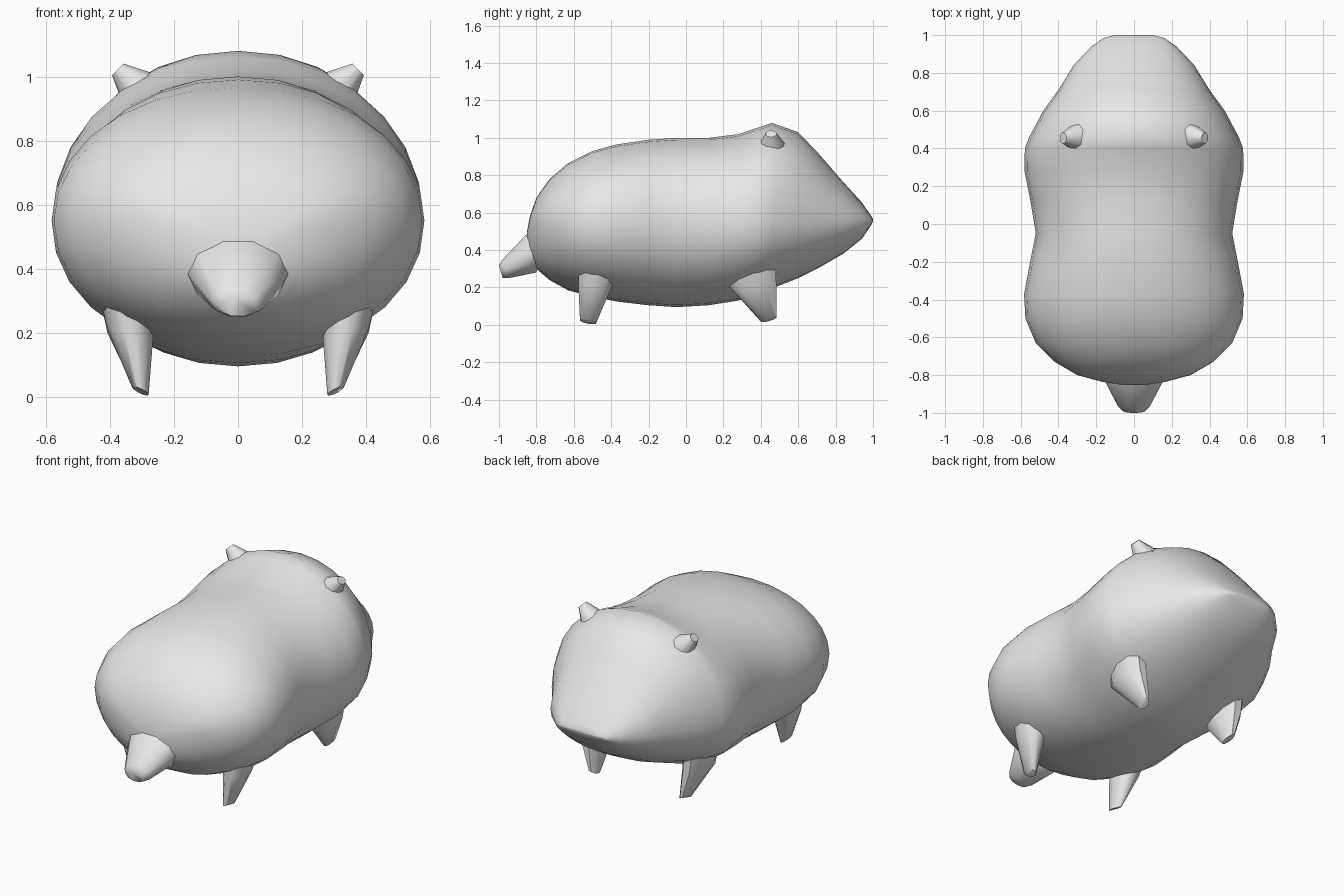
import bpy, bmesh, math
from mathutils import Vector

if "Cube" in bpy.data.objects:
    bpy.data.objects.remove(bpy.data.objects["Cube"])

fur = bpy.data.materials.new("grey")
fur.diffuse_color = (0.8, 0.8, 0.8, 1)
fur.use_nodes = True
fur.node_tree.nodes["Principled BSDF"].inputs["Base Color"].default_value = fur.diffuse_color


def loft(name, rings, angle):
    """Skin a list of point rings, closing both ends."""
    bm = bmesh.new()
    loops = [[bm.verts.new(p) for p in ring] for ring in rings]
    n = len(loops[0])
    for a, b in zip(loops, loops[1:]):
        for i in range(n):
            j = (i + 1) % n
            bm.faces.new((a[i], a[j], b[j], b[i]))
    bm.faces.new(loops[0])
    bm.faces.new(loops[-1])
    bmesh.ops.recalc_face_normals(bm, faces=bm.faces)
    mesh = bpy.data.meshes.new(name)
    bm.to_mesh(mesh)
    bm.free()
    mesh.materials.append(fur)
    obj = bpy.data.objects.new(name, mesh)
    bpy.context.collection.objects.link(obj)
    bpy.ops.object.select_all(action='DESELECT')
    obj.select_set(True)
    bpy.context.view_layer.objects.active = obj
    bpy.ops.object.shade_smooth_by_angle(angle=math.radians(angle))
    return obj


def oval(c, u, v, n=10):
    c, u, v = Vector(c), Vector(u), Vector(v)
    return [c + u * math.cos(t) + v * math.sin(t)
            for t in (2 * math.pi * i / n for i in range(n))]


def body_ring(y, w, low, high, n=28):
    mid = min(max(0.55, low + 0.3 * (high - low)), low + 0.7 * (high - low))
    pts = []
    for i in range(n):
        t = 2 * math.pi * i / n
        c, s = math.cos(t), math.sin(t)
        x = w * math.copysign(abs(c) ** 0.96, c)
        h = (high - mid) if s > 0 else (mid - low)
        pts.append((x, y, mid + h * math.copysign(abs(s) ** 0.96, s)))
    return pts


# Body and head: y, half width, underside, back
sections = [
    (-0.85, 0.07, 0.42, 0.50), (-0.835, 0.17, 0.35, 0.58),
    (-0.80, 0.30, 0.30, 0.68), (-0.73, 0.42, 0.24, 0.78),
    (-0.63, 0.52, 0.185, 0.865), (-0.50, 0.575, 0.15, 0.93),
    (-0.37, 0.582, 0.125, 0.965), (-0.20, 0.55, 0.105, 0.99),
    (-0.05, 0.52, 0.095, 1.0), (0.12, 0.548, 0.105, 1.0),
    (0.28, 0.58, 0.13, 1.02), (0.40, 0.578, 0.17, 1.06),
    (0.46, 0.555, 0.195, 1.08), (0.60, 0.48, 0.25, 1.03),
    (0.71, 0.40, 0.305, 0.915), (0.84, 0.32, 0.38, 0.765),
    (0.94, 0.225, 0.46, 0.655), (0.985, 0.16, 0.525, 0.59),
    (1.0, 0.10, 0.552, 0.566)]
loft("body", [body_ring(*s) for s in sections], 60)

# Tail stub
loft("tail", [
    oval((0, -0.74, 0.44), (0.17, 0, 0), (0, 0.05, 0.13)),
    oval((0, -0.83, 0.38), (0.155, 0, 0), (0, -0.03, 0.105)),
    oval((0, -0.965, 0.298), (0.085, 0, 0), (0, -0.02, 0.05)),
    oval((0, -0.99, 0.285), (0.06, 0, 0), (0, -0.01, 0.035))], 60)

for side, s in (("right", 1), ("left", -1)):
    # Tapered legs with slanted feet
    loft(side + "_rear_leg", [
        oval((0.35 * s, -0.46, 0.34), (0.09 * s, 0, 0), (0, 0.12, 0)),
        oval((0.335 * s, -0.485, 0.21), (0.072 * s, 0, 0), (0, 0.095, 0)),
        oval((0.305 * s, -0.524, 0.018), (0.026 * s, 0, 0.012), (0, 0.045, -0.008))], 50)
    loft(side + "_front_leg", [
        oval((0.35 * s, 0.355, 0.33), (0.085 * s, 0, 0), (0, 0.13, 0)),
        oval((0.338 * s, 0.36, 0.20), (0.07 * s, 0, 0), (0, 0.13, 0)),
        oval((0.305 * s, 0.443, 0.03), (0.026 * s, 0, 0.01), (0, 0.043, 0.012))], 50)
    # Small pointed ears angled outwards
    loft(side + "_ear", [
        oval((0.255 * s, 0.46, 0.90), (0.06 * s, 0, -0.08), (0, 0.095, 0)),
        oval((0.31 * s, 0.46, 0.955), (0.045 * s, 0, -0.055), (0, 0.07, 0)),
        oval((0.375 * s, 0.455, 1.022), (0.018 * s, 0, -0.018), (0, 0.03, 0))], 50)
